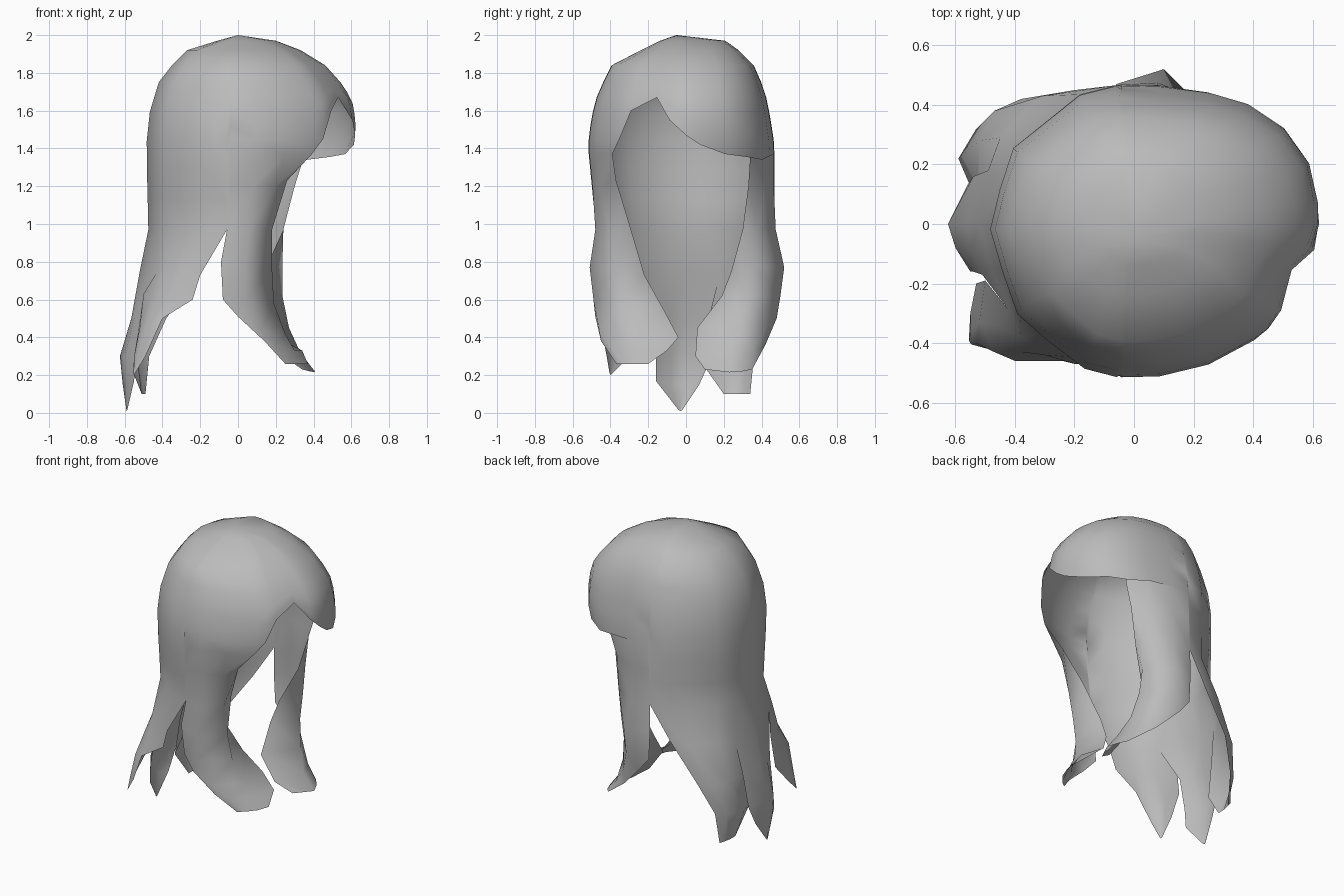
import bpy, bmesh, math
from mathutils import Vector

grey = bpy.data.materials.new("hair_grey")
grey.diffuse_color = (0.5, 0.5, 0.5, 1)


def lerp_table(table, k):
    """Linear lookup in rows sorted by rising first value."""
    for a, b in zip(table, table[1:]):
        if k <= b[0]:
            t = max(0, (k - a[0]) / (b[0] - a[0]))
            return [p + (q - p) * t for p, q in zip(a[1:], b[1:])]
    return list(table[-1][1:])


# skull profile: height, reach to +x, -x, -y, +y
PROFILE = [
    (0.97, .58, .475, .48, .47), (1.2, .58, .48, .50, .47),
    (1.34, .585, .484, .515, .47), (1.42, .615, .485, .52, .47),
    (1.55, .62, .475, .505, .45), (1.66, .60, .455, .48, .43),
    (1.75, .54, .42, .44, .40), (1.84, .46, .35, .395, .36),
    (1.92, .33, .27, .24, .28), (1.97, .20, .11, .14, .21), (2.0, 0, 0, 0, 0)]

# lower hem: angle from the face direction, height (fringe, sides, back)
HEM = [(-97, .97), (-95, 1.37), (-82, 1.37), (-66, 1.37), (-49, 1.37), (-43, 1.45),
       (-36, 1.60), (-20, 1.67), (-10, 1.55), (0, 1.47), (9, 1.42), (25, 1.37),
       (40, 1.355), (54, 1.34), (66, 1.36), (82, 1.37), (95, 1.37), (97, .97),
       (112, .97), (147, .97), (165, .97), (182, .97), (199, .97), (216, .97),
       (232, .97), (250, .97)]

# swell of the swept fringe and flat planes of the back, by angle
SWELL = [(-36, 1), (-20, .95), (-8, 1), (9, 1.01), (25, 1.05), (40, 1.07),
         (54, 1.06), (66, 1.03), (82, 1), (147, 1), (165, .965), (182, 1),
         (199, .965), (216, 1), (232, .965), (250, 1)]


def skull(angle, z, swell=True):
    xf, xb, yn, yp = lerp_table(PROFILE, z)
    c, s = math.cos(math.radians(angle)), math.sin(math.radians(angle))
    k = lerp_table(SWELL, angle)[0] if swell else 1
    return Vector((k * c * (xf if c > 0 else xb), k * s * (yp if s > 0 else yn), z))


bm = bmesh.new()


def sheet(rows, closed=False):
    """Skin a grid of points."""
    vs = [[bm.verts.new(p) for p in r] for r in rows]
    n = len(rows[0])
    for a, b in zip(vs, vs[1:]):
        for i in range(n if closed else n - 1):
            j = (i + 1) % n
            bm.faces.new((a[i], b[i], b[j], a[j]))
    return vs


# cap with fringe
rows = [[skull(a, z) for a, _ in HEM] for z in (1.97, 1.92, 1.84, 1.75)]
for k in range(1, 6):
    rows.append([skull(a, 1.75 + (h - 1.75) * k / 5) for a, h in HEM])
cap = sheet(rows, closed=True)
crown = bm.verts.new((0, -.05, 2.0))
for i in range(len(HEM)):
    bm.faces.new((crown, cap[0][i], cap[0][(i + 1) % len(HEM)]))


def lock(angles, *lower):
    """Hang a lock from the hem at the given angles."""
    sheet([[skull(a, lerp_table(HEM, a)[0]) for a in angles], *lower])


# side lock, -y side
lock((-49, -66, -82, -95),
     [(.26, -.37, 1.23), (.20, -.45, 1.2), (.08, -.495, 1.2), (-.05, -.497, 1.2)],
     [(.16, -.30, 1.0), (.18, -.41, .97), (.06, -.48, .97), (-.058, -.476, .97)],
     [(.08, -.22, .73), (.18, -.37, .77), (.04, -.51, .77), (-.09, -.48, .80)],
     [(.12, -.12, .55), (.19, -.33, .58), (.04, -.49, .60), (-.08, -.46, .60)],
     [(.21, -.04, .40), (.25, -.27, .42), (.12, -.46, .44), (.0, -.48, .51)],
     [(.34, -.10, .33), (.30, -.26, .33), (.21, -.40, .35), (.14, -.45, .38)],
     [(.37, -.20, .26), (.34, -.28, .26), (.29, -.34, .26), (.25, -.37, .26)])

# side lock, +y side, its top tucked under the fringe
sheet([[skull(a, 1.6, False) * .97 + Vector((0, 0, .048)) for a in (58, 68, 82, 95)],
       [(.35, .34, 1.36), (.24, .42, 1.37), (.09, .465, 1.37), (-.042, .468, 1.37)],
       [(.30, .33, 1.2), (.22, .42, 1.2), (.08, .465, 1.2), (-.05, .467, 1.2)],
       [(.24, .30, .97), (.24, .38, .97), (.08, .475, .97), (-.055, .467, .97)],
       [(.14, .24, .75), (.235, .36, .78), (.10, .52, .77), (-.06, .47, .80)],
       [(.11, .19, .62), (.235, .33, .62), (.10, .50, .62), (-.05, .47, .60)],
       [(.13, .06, .45), (.27, .29, .45), (.17, .43, .46), (.03, .48, .50)],
       [(.24, .05, .30), (.33, .23, .32), (.28, .35, .32), (.17, .42, .36)],
       [(.34, .10, .23), (.41, .23, .215), (.38, .30, .22), (.34, .35, .23)]])

# back lock, +y side
lock((97, 112, 147, 165),
     [(-.20, .45, .75), (-.31, .43, .75), (-.45, .29, .75), (-.49, .18, .74)],
     [(-.38, .42, .50), (-.47, .38, .50), (-.52, .28, .50), (-.52, .12, .50)],
     [(-.47, .36, .30), (-.53, .32, .30), (-.59, .22, .30), (-.53, .08, .27)],
     [(-.49, .34, .10), (-.50, .30, .10), (-.51, .25, .10), (-.51, .20, .10)])

# back lock, middle
lock((165, 182, 199, 216),
     [(-.49, .18, .74), (-.52, .0, .75), (-.48, -.15, .75), (-.42, -.29, .76)],
     [(-.54, .16, .50), (-.565, .0, .50), (-.55, -.09, .50), (-.51, -.17, .50)],
     [(-.56, .13, .28), (-.625, .0, .30), (-.60, -.08, .30), (-.54, -.16, .30)],
     [(-.57, .07, .15), (-.61, .0, .15), (-.59, -.08, .15), (-.55, -.16, .17)],
     [(-.59, -.02, .015), (-.59, -.03, .01), (-.588, -.033, .012), (-.586, -.04, .016)])

# back lock, -y side
sheet([[skull(a, .97) for a in (216, 232, 250, 263)],
       [(-.42, -.29, .76), (-.38, -.38, .75), (-.30, -.44, .74), (-.20, -.47, .73)],
       [(-.50, -.19, .63), (-.46, -.34, .61), (-.38, -.43, .60), (-.24, -.46, .60)],
       [(-.53, -.20, .42), (-.52, -.33, .45), (-.47, -.43, .48), (-.40, -.46, .50)],
       [(-.55, -.30, .30), (-.55, -.36, .30), (-.53, -.40, .30), (-.49, -.42, .30)],
       [(-.555, -.39, .21), (-.553, -.395, .205), (-.55, -.40, .20), (-.545, -.405, .21)]])

# weld the locks to the cap
bmesh.ops.remove_doubles(bm, verts=bm.verts, dist=0.004)
bmesh.ops.recalc_face_normals(bm, faces=bm.faces)
for f in bm.faces:
    f.smooth = True

me = bpy.data.meshes.new("hair")
bm.to_mesh(me)
bm.free()
me.materials.append(grey)
hair = bpy.data.objects.new("hair", me)
bpy.context.collection.objects.link(hair)
